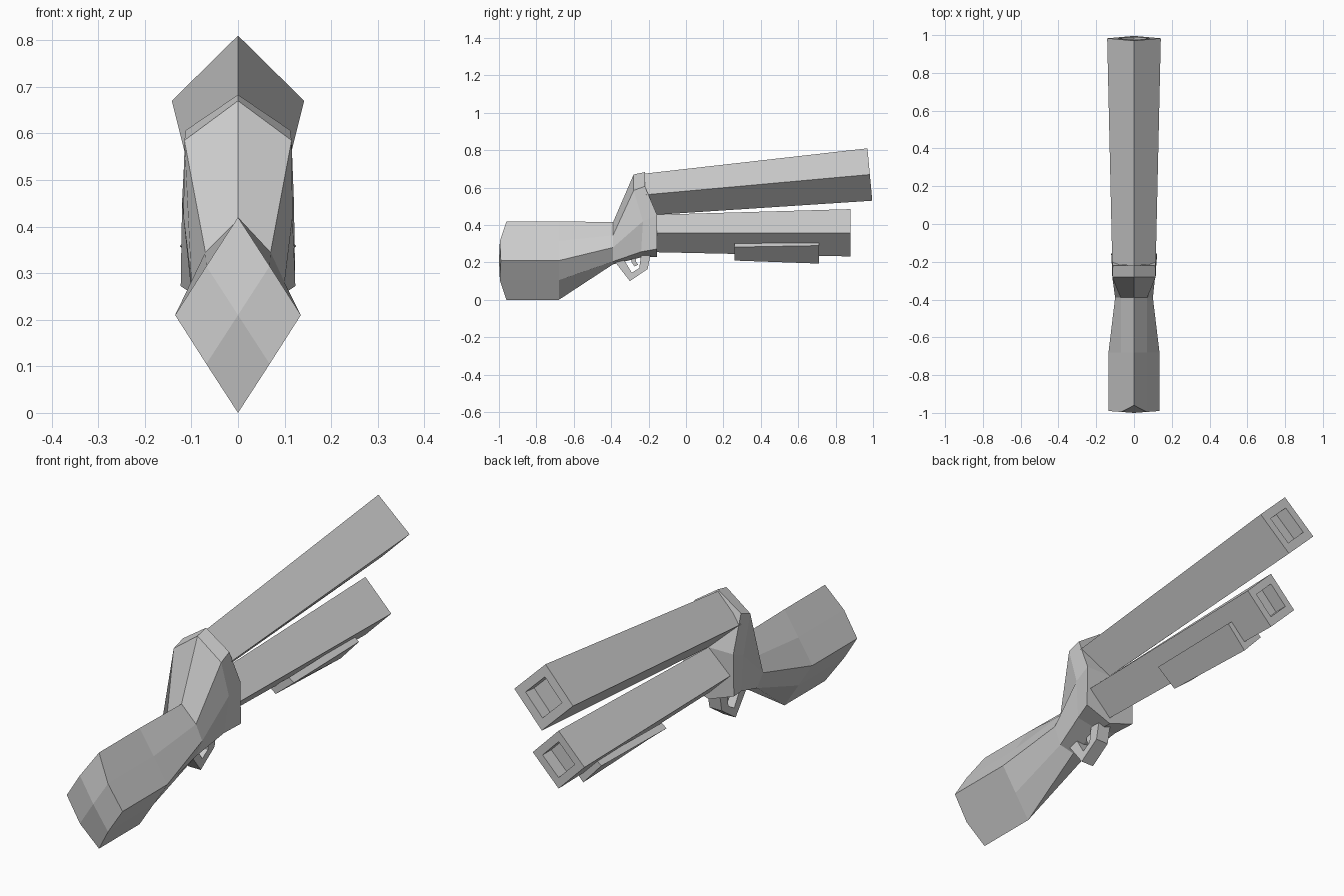
import bpy
from mathutils import Vector

if "Cube" in bpy.data.objects:
    bpy.data.objects.remove(bpy.data.objects["Cube"])


def make(name, verts, faces):
    me = bpy.data.meshes.new(name)
    me.from_pydata([tuple(v) for v in verts], [], faces)
    me.validate()
    import bmesh
    bm = bmesh.new()
    bm.from_mesh(me)
    bmesh.ops.recalc_face_normals(bm, faces=bm.faces)
    bm.to_mesh(me)
    bm.free()
    ob = bpy.data.objects.new(name, me)
    bpy.context.collection.objects.link(ob)
    return ob


def mirrored(half):
    """Close a half ring (top ... bottom) by mirroring its inner points in x."""
    return list(half) + [(-x, y, z) for x, y, z in reversed(half[1:-1])]


def bridge(count, n):
    return [(r * n + i, r * n + (i + 1) % n, (r + 1) * n + (i + 1) % n, (r + 1) * n + i)
            for r in range(count - 1) for i in range(n)]


# Stock and receiver: one loft of eight-sided rings
rings = [
    [(0, -.96, .42), (.068, -.995, .315), (.135, -.99, .21), (.068, -.995, .105), (0, -.96, 0)],
    [(0, -.68, .42), (.068, -.68, .315), (.135, -.68, .21), (.068, -.68, .105), (0, -.68, 0)],
    [(0, -.39, .415), (.07, -.39, .345), (.1, -.39, .28), (.07, -.39, .205), (0, -.39, .19)],
    [(0, -.28, .67), (.115, -.28, .585), (.117, -.23, .42), (.1, -.24, .257), (0, -.23, .23)],
    [(0, -.22, .683), (.112, -.22, .607), (.12, -.155, .455), (.123, -.155, .272), (0, -.155, .228)],
]
verts = [v for r in rings for v in mirrored(r)]
faces = bridge(len(rings), 8)
c = len(verts)
verts.append((0, -1.0, .21))
faces += [(c, (i - 1) % 8, i, i + 1) for i in (0, 2, 4, 6)]
e = c - 8
faces += [(e, e + 1, e + 2, e + 6, e + 7), (e + 2, e + 3, e + 4, e + 5, e + 6)]
make("stock_and_receiver", verts, faces)


# Barrels: flared diamond tubes with a recessed square bore
def barrel(name, start, end):
    a = [Vector(v) for v in mirrored(start)]
    b = [Vector(v) for v in mirrored(end)]
    mid = sum(b, Vector()) / 4
    axis = (mid - sum(a, Vector()) / 4).normalized()
    rim = [mid.lerp(v, .62) for v in b]
    floor = [v - axis * .06 for v in rim]
    make(name, a + b + rim + floor, bridge(4, 4) + [(0, 1, 2, 3), (12, 13, 14, 15)])


barrel("upper_barrel",
       [(0, -.22, .675), (.115, -.215, .562), (0, -.155, .455)],
       [(0, .97, .81), (.142, .983, .67), (0, .996, .53)])
barrel("lower_barrel",
       [(0, -.17, .455), (.105, -.17, .357), (0, -.17, .255)],
       [(0, .88, .485), (.125, .88, .358), (0, .88, .232)])

# Fore grip: V-shaped slab hugging the underside of the lower barrel
grip = []
for y, top, bottom in ((.26, .300, .21), (.71, .308, .194)):
    grip += mirrored([(0, y, .25), (.065, y, top), (.088, y, top - .018), (0, y, bottom)])
make("fore_grip", grip, bridge(2, 6) + [(0, 1, 2, 3), (0, 3, 4, 5), (6, 7, 8, 9), (6, 9, 10, 11)])


# Strips running under the receiver, given as outer and inner side profiles
def strip(name, outer, inner, half):
    n = len(outer)
    v = [(x, y, z) for prof in (outer, inner) for x in (-half, half) for y, z in prof]
    f = []
    for i in range(n - 1):
        for p, q in ((0, 1), (1, 3), (3, 2), (2, 0)):
            f.append((p * n + i, p * n + i + 1, q * n + i + 1, q * n + i))
    f += [(k, n + k, 3 * n + k, 2 * n + k) for k in (0, n - 1)]
    make(name, v, f)


strip("trigger_guard",
      [(-.385, .21), (-.30, .10), (-.205, .165), (-.19, .24)],
      [(-.335, .22), (-.29, .145), (-.25, .17), (-.24, .24)], .03)
strip("trigger",
      [(-.295, .24), (-.29, .20), (-.275, .178)],
      [(-.265, .24), (-.268, .205), (-.255, .188)], .012)
